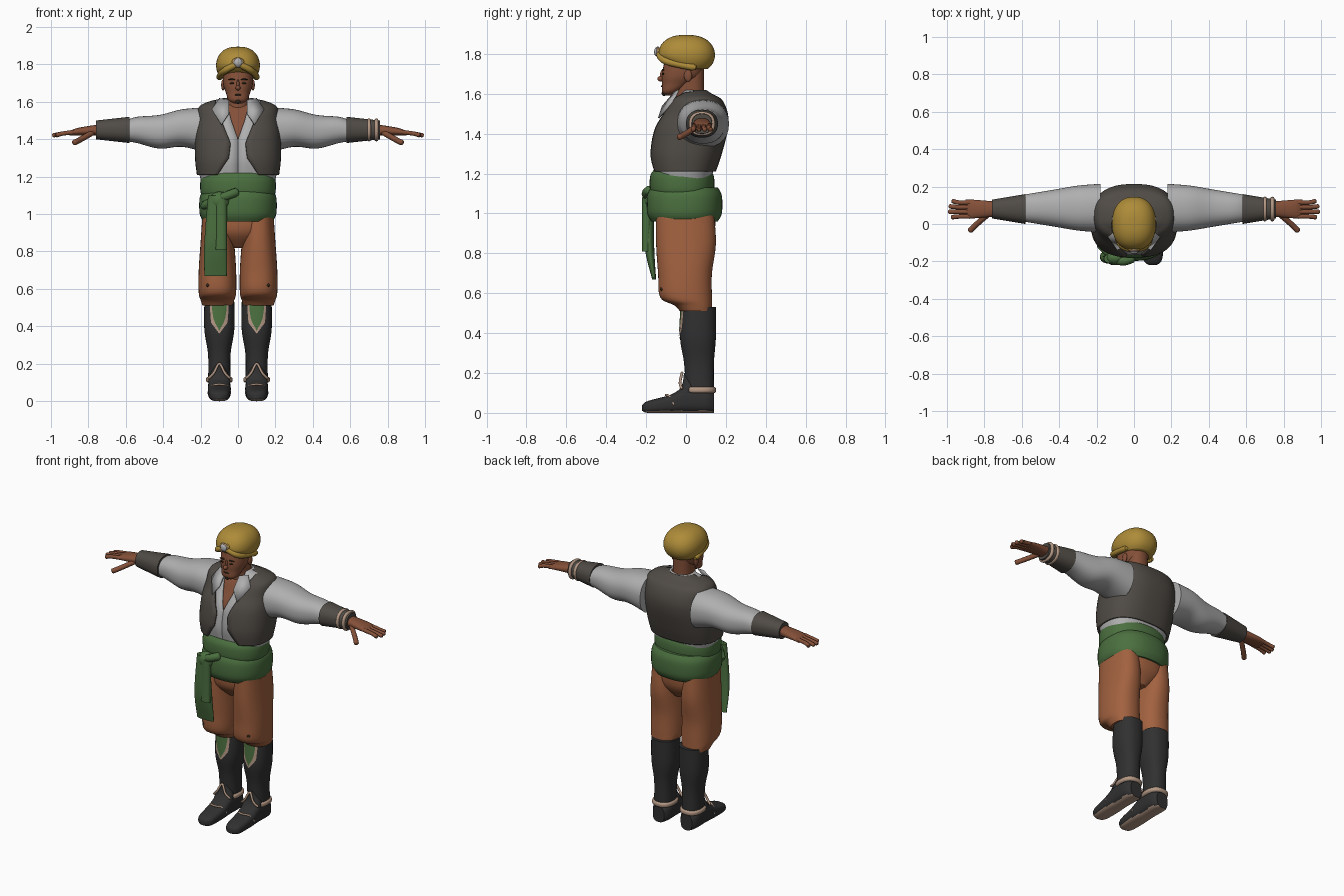
import bpy, bmesh, math
from mathutils import Matrix, Vector

cube = bpy.data.objects.get("Cube")
if cube:
    bpy.data.objects.remove(cube, do_unlink=True)


def material(name, r, g, b):
    m = bpy.data.materials.new(name)
    m.use_nodes = True
    m.diffuse_color = (r, g, b, 1)
    m.node_tree.nodes["Principled BSDF"].inputs["Base Color"].default_value = (r, g, b, 1)
    return m


yellow = material("turban yellow", .42, .26, .04)
green = material("sash green", .07, .16, .05)
orange = material("trouser orange", .36, .12, .05)
brown = material("vest brown", .08, .07, .06)
white = material("shirt white", .43, .43, .43)
skin = material("skin", .23, .08, .04)
black = material("boot black", .03, .03, .03)
beige = material("trim beige", .45, .31, .23)
dark = material("hair dark", .03, .02, .01)


def finish(name, bm, mat):
    bmesh.ops.recalc_face_normals(bm, faces=bm.faces)
    mesh = bpy.data.meshes.new(name)
    bm.to_mesh(mesh)
    bm.free()
    mesh.materials.append(mat)
    mesh.shade_smooth()
    mesh.set_sharp_from_angle(angle=math.radians(50))
    ob = bpy.data.objects.new(name, mesh)
    bpy.context.collection.objects.link(ob)
    return ob


def lerp(table, t):
    """Read a value from a list of (position, value) pairs."""
    if t <= table[0][0]:
        return table[0][1]
    for (a, p), (b, q) in zip(table, table[1:]):
        if t <= b:
            return p + (q - p) * (t - a) / (b - a)
    return table[-1][1]


def smooth_path(points, steps):
    """Fill in points between the given ones along a smooth curve."""
    out = []
    last = len(points) - 1
    for i in range(last):
        before, start = points[max(i - 1, 0)], points[i]
        end, after = points[i + 1], points[min(i + 2, last)]
        for k in range(steps):
            t = k / steps
            out.append([x + (z - w) / 2 * t
                        + (w - x * 5 / 2 + y * 2 - v / 2) * t ** 2
                        + ((v - w) / 2 + (x - y) * 3 / 2) * t ** 3
                        for w, x, y, v, z in zip(before, start, end, after, end)])
    out.append(list(points[-1]))
    return out


def skin_rows(bm, rows, closed):
    for row, following in zip(rows, rows[1:]):
        for i in range(len(row) if closed else len(row) - 1):
            j = (i + 1) % len(row)
            bm.faces.new((row[i], row[j], following[j], following[i]))
    if closed:
        bm.faces.new(rows[0])
        bm.faces.new(rows[-1])


def loft(name, rings, mat, u=0, axis="z", side=1, power=2.3, gap=None, patch=None, grow=0):
    """Surface over rings (position, half width, low side, high side) centred on u.
    gap leaves a front opening, patch keeps only the front, both by half width."""
    bm = bmesh.new()
    rows = []
    seg = 48
    for t, width, low, high in smooth_path(rings, 8 if gap or patch else 5):
        ru, rv = max(width + grow, .001), max((high - low) / 2 + grow, .001)
        start, stop = 0, math.tau
        if gap or patch:
            half = math.asin(min(1, lerp(gap or patch, t) / ru) ** (power / 2))
            start, stop = (half, math.tau - half) if gap else (-half, half)
        row = []
        for i in range(seg + 1 if gap or patch else seg):
            angle = start + (stop - start) * i / seg
            s, c = math.sin(angle), math.cos(angle)
            x = u + ru * math.copysign(abs(s) ** (2 / power), s)
            y = (low + high) / 2 - rv * math.copysign(abs(c) ** (2 / power), c)
            px, py, pz = {"z": (x, y, t), "x": (t, x, y), "y": (x, t, y)}[axis]
            row.append(bm.verts.new((px * side, py, pz)))
        rows.append(row)
    skin_rows(bm, rows, not (gap or patch))
    return finish(name, bm, mat)


def band(name, start, stop, width, low, high, mat, **options):
    """Bulging strap around a body part."""
    quarter, inset = (stop - start) / 4, width / 10
    edge = (width - inset, low + inset, high - inset)
    full = (width, low, high)
    return loft(name, [(start, *edge), (start + quarter, *full),
                       (stop - quarter, *full), (stop, *edge)], mat, **options)


def ball(name, at, size, mat):
    bm = bmesh.new()
    bmesh.ops.create_uvsphere(bm, u_segments=24, v_segments=14, radius=1,
                              matrix=Matrix.Translation(at) @ Matrix.Diagonal((*size, 1)))
    return finish(name, bm, mat)


def tube(name, points, radius, mat, side=1):
    """Rounded cord through points, narrower at both ends."""
    path = [Vector(p) for p in smooth_path(points, 6)]
    bm = bmesh.new()
    rows = []
    for i, p in enumerate(path):
        ahead, behind = path[min(i + 1, len(path) - 1)], path[max(i - 1, 0)]
        turn = (ahead - behind).to_track_quat("Z", "Y")
        r = radius * (.6 if p in (path[0], path[-1]) else 1)
        ring = [p + turn @ Vector((r * math.cos(k * math.tau / 10), r * math.sin(k * math.tau / 10), 0))
                for k in range(10)]
        rows.append([bm.verts.new((v.x * side, v.y, v.z)) for v in ring])
    skin_rows(bm, rows, True)
    return finish(name, bm, mat)


def thicken(ob, depth):
    mod = ob.modifiers.new("thickness", "SOLIDIFY")
    mod.thickness = depth
    mod.offset = -1


# Torso: skin, shirt open at the neck, vest open down the front
torso = [(1.21, .22, -.17, .15), (1.3, .23, -.18, .18), (1.42, .23, -.16, .21),
         (1.5, .22, -.12, .21), (1.57, .21, -.08, .18), (1.6, .16, -.04, .13), (1.62, .08, -.03, .1)]
loft("chest", torso[1:], skin, grow=-.03, power=2.5)
shirt = loft("shirt", [(1.14, .2, -.16, .14)] + torso, white, grow=-.014, power=2.5,
             gap=[(1.4, 0), (1.5, .035), (1.6, .06)])
thicken(shirt, .006)
vest = loft("vest", torso, brown, power=2.5,
            gap=[(1.21, .11), (1.3, .05), (1.38, .04), (1.48, .08), (1.6, .12)])
thicken(vest, .012)

# Head
loft("neck", [(1.5, .07, -.05, .1), (1.6, .06, -.05, .09), (1.74, .06, -.05, .09)], skin)
loft("head", [(1.59, .02, -.1, -.08), (1.61, .05, -.12, -.04), (1.65, .065, -.12, .02),
              (1.7, .08, -.12, .08), (1.8, .08, -.1, .1)], skin)
ball("nose", (0, -.124, 1.675), (.013, .02, .014), skin)
ball("nose_bridge", (0, -.118, 1.69), (.008, .013, .03), skin)
ball("mouth", (0, -.12, 1.638), (.02, .006, .004), dark)
ball("goatee", (0, -.11, 1.603), (.014, .012, .014), dark)
for s in (-1, 1):
    ball("ear", (s * .08, .01, 1.69), (.01, .02, .03), skin)
    ball("eye", (s * .032, -.115, 1.7), (.013, .005, .005), dark)
    ball("brow", (s * .034, -.115, 1.72), (.02, .006, .004), dark)

# Turban: flattened dome with raised front edge, crossing wraps and jewel
dome = []
for k in range(-4, 9):
    tilt = k * math.pi / 16
    r = max(math.cos(tilt), 0) ** .8
    dome.append((1.795 + math.sin(tilt) / 10, .117 * r, -.14 * r, .145 * r))
turban = loft("turban", dome, yellow)
for v in turban.data.vertices:
    if v.co.z < 1.8:
        v.co.z += (1.8 - v.co.z) * max(0, -v.co.y) * 4
for s in (-1, 1):
    tube("turban_wrap", [(-.03, -.125, 1.82), (.03, -.13, 1.79), (.08, -.09, 1.76), (.1, .05, 1.73)],
         .018, yellow, s)
ball("jewel_setting", (0, -.142, 1.81), (.028, .01, .028), beige)
ball("jewel", (0, -.148, 1.81), (.022, .012, .022), white)

# Sash, knot and hanging tails
band("upper_sash", 1.08, 1.22, .2, -.18, .14, green)
band("lower_sash", .96, 1.13, .205, -.195, .18, green)
ball("sash_knot", (-.1, -.18, 1.07), (.055, .04, .05), green)
tube("sash_fold", [(-.19, -.1, 1.04), (-.08, -.195, 1.09), (0, -.18, 1.12)], .024, green)
loft("long_tail", [(1.1, .04, -.21, -.16), (.85, .06, -.21, -.16), (.67, .06, -.17, -.15)], green, u=-.12)
loft("short_tail", [(1.08, .03, -.22, -.17), (.81, .03, -.22, -.18)], green, u=-.09)

# Trousers, boots and arms, one of each per side
loft("hips", [(.82, .04, -.07, .09), (.9, .17, -.14, .14), (1, .18, -.15, .15)], orange)
boot = [(.1, .06, 0, .14), (.25, .06, -.01, .14), (.38, .08, -.03, .15), (.53, .08, -.02, .15)]
shin = [(.36, .08, -.03, .15), boot[-1]]
for s in (-1, 1):
    loft("trouser_leg", [(1, .08, -.15, .14), (.85, .09, -.15, .15), (.7, .1, -.14, .13),
                         (.58, .1, -.13, .13), (.54, .09, -.06, .13), (.51, .08, -.03, .13)],
         orange, u=.11, side=s)
    ball("knee_stud", (s * .16, -.12, .62), (.01, .01, .01), dark)

    # Boot with trimmed shin panel, ankle trim and pale sole
    loft("boot", boot, black, u=.1, side=s)
    loft("panel_trim", shin, beige, u=.1, side=s, grow=.005, patch=[(.36, 0), (.42, .045), (.5, .05)])
    loft("shin_panel", shin, green, u=.1, side=s, grow=.008, patch=[(.38, 0), (.43, .03), (.5, .04)])
    band("ankle_trim", .1, .13, .07, -.01, .15, beige, u=.1, side=s)
    shoe = loft("shoe", [(-.22, .02, .01, .04), (-.19, .05, 0, .06), (-.08, .06, 0, .09),
                         (0, .06, 0, .13), (.1, .06, 0, .12), (.14, .04, 0, .1)],
                black, u=.1, axis="y", side=s, power=2.8)
    shoe.data.materials.append(beige)
    for f in shoe.data.polygons:
        if f.normal.z < -.75:
            f.material_index = 1
    loft("ankle_flap", [(.1, .06, -.05, .04), (.14, .05, -.02, .05), (.2, .02, -.01, .05)],
         black, u=.1, side=s)
    tube("flap_trim", [(.04, -.02, .12), (.07, -.03, .15), (.1, -.02, .2), (.13, -.03, .15),
                       (.16, -.02, .12)], .007, beige, s)
    tube("toe_trim", [(.04, -.06, .04), (.06, -.08, .08), (.1, -.1, .09), (.14, -.08, .08),
                      (.16, -.06, .04)], .006, beige, s)

    # Collar flap
    bm = bmesh.new()
    corners = [(.05, -.06, 1.61), (.1, -.04, 1.62), (.14, -.07, 1.56), (.09, -.14, 1.48), (.05, -.12, 1.54)]
    bm.faces.new([bm.verts.new((s * x, y, z)) for x, y, z in corners])
    thicken(finish("collar", bm, white), .008)

    # Arm
    loft("sleeve", [(.18, .13, 1.33, 1.57), (.3, .12, 1.36, 1.56), (.42, .1, 1.35, 1.53),
                    (.54, .08, 1.38, 1.52), (.6, .07, 1.39, 1.5)], white, u=.085, axis="x", side=s)
    loft("cuff", [(.58, .08, 1.38, 1.52), (.76, .05, 1.4, 1.5)], brown, u=.08, axis="x", side=s)
    loft("hand", [(.74, .04, 1.42, 1.48), (.86, .05, 1.42, 1.46), (.9, .05, 1.42, 1.44)],
         skin, u=.08, axis="x", side=s)
    for i in range(4):
        y, tip = .04 + i / 40, 1 - abs(i - 1.4) / 60
        tube("finger", [(.87, y, 1.44), (.94, y, 1.43), (tip, y + (i - 1) / 200, 1.42)], .012, skin, s)
    tube("thumb", [(.77, .06, 1.44), (.84, 0, 1.4), (.88, -.04, 1.38)], .015, skin, s)

# Bracelets on the left arm
for x in (.7, .74):
    band("bracelet", x - .01, x + .01, .065, 1.39, 1.51, beige, u=.08, axis="x")
